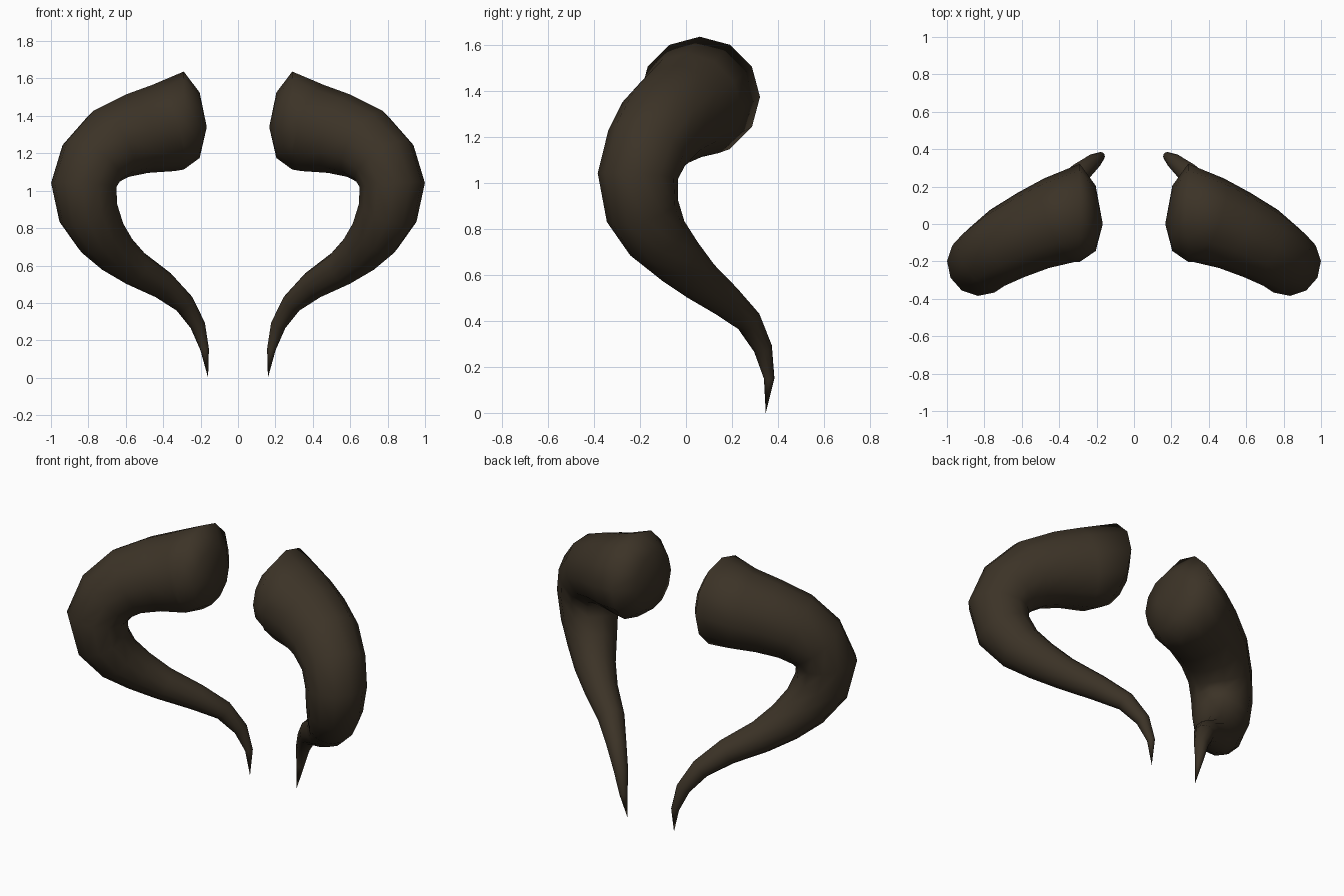
import bpy, bmesh, math
from mathutils import Vector

if "Cube" in bpy.data.objects:
    bpy.data.objects.remove(bpy.data.objects["Cube"])

SIDES = 12

# Centreline of one horn: x, y, z, radius, from the thick root to the tip
PATH = [
    (0.29, 0.06, 1.375, 0.262),
    (0.40, 0.02, 1.335, 0.238),
    (0.54, -0.035, 1.305, 0.218),
    (0.68, -0.105, 1.25, 0.202),
    (0.78, -0.17, 1.155, 0.184),
    (0.825, -0.21, 1.03, 0.175),
    (0.80, -0.19, 0.88, 0.162),
    (0.735, -0.125, 0.76, 0.140),
    (0.655, -0.04, 0.67, 0.118),
    (0.55, 0.05, 0.585, 0.096),
    (0.40, 0.165, 0.495, 0.076),
    (0.29, 0.272, 0.40, 0.057),
    (0.215, 0.335, 0.28, 0.041),
    (0.178, 0.362, 0.15, 0.023),
]
TIP = (0.16, 0.347, 0.0)

mat = bpy.data.materials.new("dark brown horn")
mat.diffuse_color = (0.045, 0.033, 0.020, 1)
mat.use_nodes = True
mat.node_tree.nodes["Principled BSDF"].inputs["Base Color"].default_value = mat.diffuse_color


def make_horn(name, side):
    bm = bmesh.new()
    pts = [Vector(p[:3]) for p in PATH] + [Vector(TIP)]

    def ring(centre, radius, u, v):
        verts = []
        for k in range(SIDES):
            a = 2 * math.pi * k / SIDES
            p = centre + radius * (math.cos(a) * u + math.sin(a) * v)
            verts.append(bm.verts.new((p.x * side, p.y, p.z)))
        return verts

    # Bulging root cap, facing the middle
    u, v = Vector((0, 0, 1)), Vector((0, 1, 0))
    rings = [ring(Vector((0.205, 0.03, 1.35)), 0.175, u, v)]

    # Tapering body, with the cross-section frame carried along the curve
    old = Vector((1, 0, 0))
    for i, p in enumerate(PATH):
        t = old if i == 0 else (pts[i + 1] - pts[i - 1]).normalized()
        q = old.rotation_difference(t)
        u, v, old = q @ u, q @ v, t
        rings.append(ring(pts[i], p[3], u, v))

    for a, b in zip(rings, rings[1:]):
        for k in range(SIDES):
            j = (k + 1) % SIDES
            bm.faces.new((a[k], a[j], b[j], b[k]))

    # Close both ends to a point
    for r, c in ((rings[0], (0.167, 0.0, 1.34)), (rings[-1], TIP)):
        end = bm.verts.new((c[0] * side, c[1], c[2]))
        for k in range(SIDES):
            bm.faces.new((r[k], r[(k + 1) % SIDES], end))

    bmesh.ops.recalc_face_normals(bm, faces=bm.faces)
    for f in bm.faces:
        f.smooth = True
    me = bpy.data.meshes.new(name)
    bm.to_mesh(me)
    bm.free()
    me.materials.append(mat)
    bpy.context.collection.objects.link(bpy.data.objects.new(name, me))


make_horn("right_horn", 1)
make_horn("left_horn", -1)
